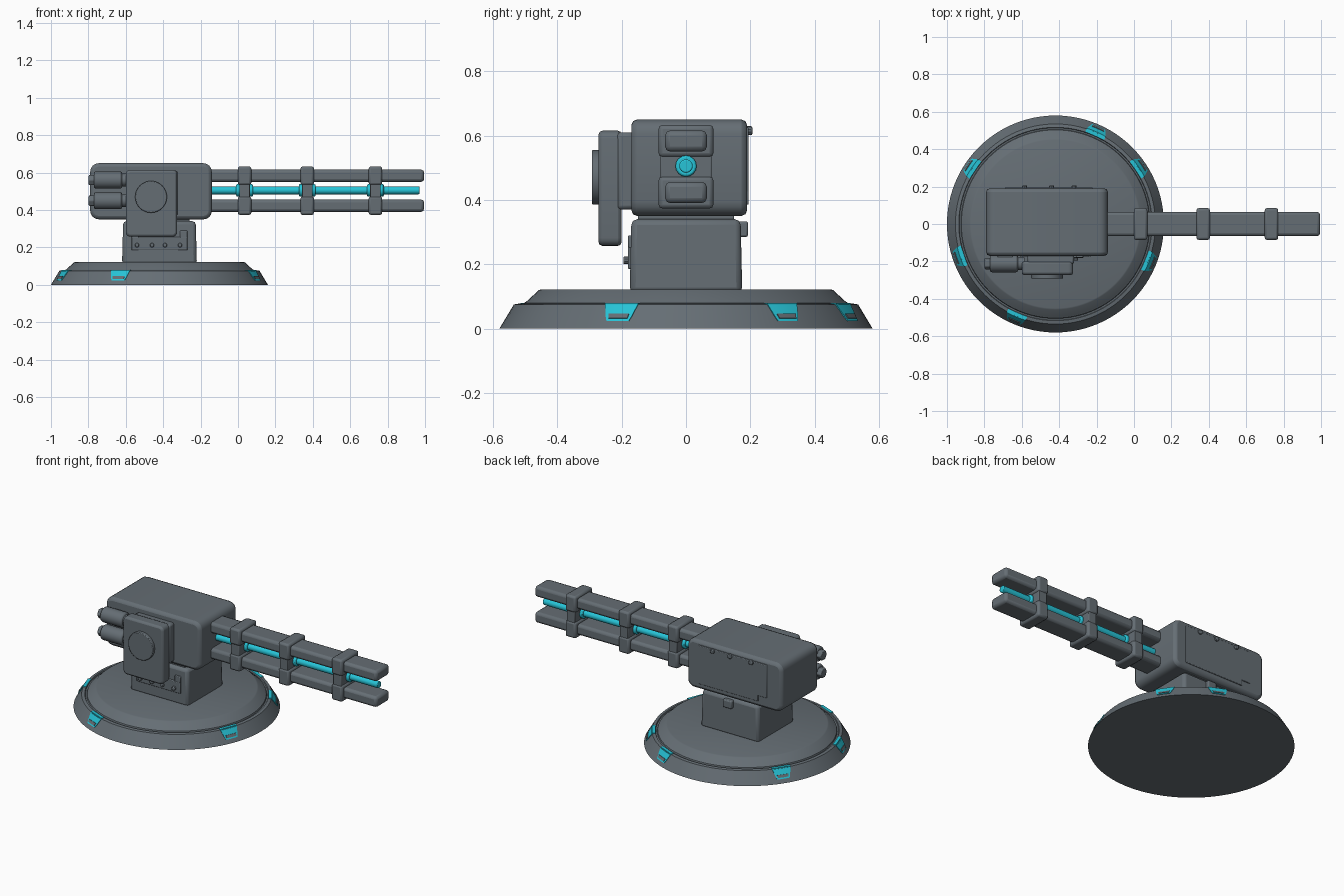
import bpy, bmesh
from math import sin, cos, pi, radians
from mathutils import Matrix, Vector

if "Cube" in bpy.data.objects:
    bpy.data.objects.remove(bpy.data.objects["Cube"])


def material(name, colour, rough):
    m = bpy.data.materials.new(name)
    m.use_nodes = True
    m.diffuse_color = (*colour, 1)
    bsdf = m.node_tree.nodes["Principled BSDF"]
    bsdf.inputs["Base Color"].default_value = (*colour, 1)
    bsdf.inputs["Roughness"].default_value = rough
    return m


GREY = material("gunmetal grey", (0.13, 0.155, 0.175), 0.6)
CYAN = material("glowing cyan", (0.02, 0.55, 0.68), 0.4)
AXIS_X = -0.42  # turntable centre


def finish(bm, name, mat, bevel=0, segments=2):
    bmesh.ops.recalc_face_normals(bm, faces=bm.faces)
    mesh = bpy.data.meshes.new(name)
    bm.to_mesh(mesh)
    bm.free()
    mesh.materials.append(mat)
    ob = bpy.data.objects.new(name, mesh)
    bpy.context.collection.objects.link(ob)
    if bevel:
        mod = ob.modifiers.new("Bevel", "BEVEL")
        mod.width, mod.segments = bevel, segments
        mod.limit_method, mod.angle_limit = "ANGLE", radians(40)
    bpy.ops.object.select_all(action="DESELECT")
    ob.select_set(True)
    bpy.context.view_layer.objects.active = ob
    bpy.ops.object.shade_smooth_by_angle(angle=radians(35))
    return ob


def box(name, x, y, z, bevel=0.01, mat=GREY, round_y=0, taper=1):
    """Box from ranges; round_y rounds the edges running along y, taper shrinks the top."""
    bm = bmesh.new()
    bmesh.ops.create_cube(bm, size=1)
    size = Vector((x[1] - x[0], y[1] - y[0], z[1] - z[0]))
    mid = Vector((sum(x), sum(y), sum(z))) / 2
    for v in bm.verts:
        k = taper if v.co.z > 0 else 1
        v.co = mid + Vector((v.co.x * size.x * k, v.co.y * size.y * k, v.co.z * size.z))
    if round_y:
        edges = [e for e in bm.edges if abs(e.verts[0].co.y - e.verts[1].co.y) > size.y / 2]
        bmesh.ops.bevel(bm, geom=edges, offset=round_y, segments=4, profile=0.5, affect="EDGES")
    return finish(bm, name, mat, bevel)


def rod(name, centre, axis, radius, length, mat=GREY, sides=24, bevel=0):
    bm = bmesh.new()
    turn = Vector((0, 0, 1)).rotation_difference(Vector(axis)).to_matrix().to_4x4()
    bmesh.ops.create_cone(bm, cap_ends=True, segments=sides, radius1=radius, radius2=radius,
                          depth=length, matrix=Matrix.Translation(centre) @ turn)
    return finish(bm, name, mat, bevel)


def bolt(name, centre, axis, radius=0.012):
    return rod(name, centre, axis, radius, 0.02, sides=10, bevel=0.004)


def lathe(name, profile, sides=96):
    bm = bmesh.new()
    rings = [[bm.verts.new((AXIS_X + r * cos(2 * pi * i / sides), r * sin(2 * pi * i / sides), z))
              for i in range(sides)] for r, z in profile]
    for a, b in zip(rings, rings[1:]):
        for i in range(sides):
            j = (i + 1) % sides
            bm.faces.new((a[i], a[j], b[j], b[i]))
    bm.faces.new(rings[0])
    bm.faces.new(rings[-1])
    return finish(bm, name, GREY)


def skirt_radius(z):
    return 0.58 - z * 0.6


def skirt_patch(name, angle, rows, mat, lift):
    """Thin curved plate lying on the sloping skirt; rows are (height, half width)."""
    bm = bmesh.new()
    cols = 6
    layers = []
    for extra in (-0.004, lift):
        grid = []
        for z, half in rows:
            r = skirt_radius(z) + extra
            grid.append([])
            for i in range(cols + 1):
                a = angle + (2 * i / cols - 1) * half / 0.55
                grid[-1].append(bm.verts.new((AXIS_X + r * cos(a), r * sin(a), z + max(extra, 0) / 2)))
        for low, high in zip(grid, grid[1:]):
            for i in range(cols):
                bm.faces.new((low[i], low[i + 1], high[i + 1], high[i]))
        layers.append(grid)
    # side walls close the plate
    rims = [g[0] + [row[-1] for row in g[1:-1]] + g[-1][::-1] + [row[0] for row in g[-2:0:-1]]
            for g in layers]
    n = len(rims[0])
    for i in range(n):
        j = (i + 1) % n
        bm.faces.new((rims[0][i], rims[0][j], rims[1][j], rims[1][i]))
    return finish(bm, name, mat)


# Round base: sloping skirt, shallow groove and raised deck
lathe("base", [(0.58, 0), (0.577, 0.005), (0.535, 0.075), (0.517, 0.078), (0.514, 0.072),
               (0.506, 0.072), (0.503, 0.08), (0.495, 0.085), (0.458, 0.119), (0.45, 0.122)])

# Lamps spaced around the skirt, each with a grey slot and a cap on the rim
for n, deg in enumerate((34, 66, 146, 199, 247, 338)):
    a = radians(deg)
    skirt_patch(f"base_lamp_{n}", a, [(0.022, 0.036), (0.035, 0.042), (0.073, 0.056)], CYAN, 0.003)
    skirt_patch(f"base_lamp_slot_{n}", a, [(0.029, 0.03), (0.043, 0.034)], GREY, 0.006)
    cap = box(f"base_lamp_cap_{n}", (0.516, 0.535), (-0.055, 0.055), (0.073, 0.08), 0, CYAN)
    cap.matrix_world = Matrix.Translation((AXIS_X, 0, 0)) @ Matrix.Rotation(a, 4, "Z")

# Pedestal with bolted front panel, rear latch and turning collar
box("pedestal", (-0.62, -0.22), (-0.175, 0.175), (0.11, 0.34), 0.018, taper=0.97)
box("pedestal_panel", (-0.57, -0.27), (-0.181, -0.165), (0.185, 0.255), 0.004)
for side, x in (("right", -0.55), ("left", -0.29)):
    box(f"pedestal_panel_ear_{side}", (x - 0.02, x + 0.02), (-0.18, -0.165), (0.25, 0.29), 0.004)
for n, x in enumerate((-0.54, -0.46, -0.39, -0.31)):
    bolt(f"pedestal_bolt_{n}", (x, -0.185, 0.212), (0, 1, 0))
box("pedestal_latch", (-0.445, -0.385), (0.16, 0.193), (0.285, 0.333), 0.006)
box("turning_collar", (-0.58, -0.26), (-0.15, 0.15), (0.33, 0.36), 0.005)

# Gun housing
box("housing", (-0.79, -0.14), (-0.17, 0.19), (0.35, 0.65), 0.018, round_y=0.045)
box("housing_back_panel", (-0.69, -0.22), (0.18, 0.195), (0.42, 0.625), 0.004)
box("housing_back_panel_foot", (-0.63, -0.22), (0.18, 0.195), (0.385, 0.43), 0.004)
for n, x in enumerate((-0.585, -0.44, -0.32)):
    bolt(f"housing_bolt_{n}", (x, 0.196, 0.615), (0, 1, 0), 0.014)

# Side drive unit with round cover
box("drive_mount", (-0.57, -0.32), (-0.215, -0.16), (0.37, 0.61), 0.012)
box("drive_cover", (-0.6, -0.325), (-0.272, -0.2), (0.257, 0.615), 0.012, round_y=0.025)
rod("drive_hub", (-0.465, -0.275, 0.47), (0, 1, 0), 0.085, 0.035, sides=40, bevel=0.004)

# Pair of canisters behind the drive unit
for n, z in enumerate((0.56, 0.45)):
    c = (-0.695, -0.212, z)
    rod(f"canister_{n}", c, (1, 0, 0), 0.046, 0.15, bevel=0.01)
    rod(f"canister_stem_{n}", (c[0] + 0.06, c[1], z), (1, 0, 0), 0.034, 0.1)
    rod(f"canister_knob_{n}", (c[0] - 0.085, c[1], z), (1, 0, 0), 0.032, 0.036, sides=6, bevel=0.005)
    box(f"canister_bracket_{n}", (-0.73, -0.65), (-0.21, -0.16), (z - 0.03, z + 0.03), 0.004)

# Twin rails with the glowing rod between them
for name, z in (("upper", 0.583), ("lower", 0.423)):
    box(f"{name}_rail", (-0.16, 0.995), (-0.065, 0.065), (z - 0.033, z + 0.033), 0.016)
rod("energy_rod", (0.405, 0, 0.505), (1, 0, 0), 0.021, 1.13, CYAN, 16, 0.004)

# Clamps holding the rails, with cyan rings on the rod
for n, x in enumerate((0.035, 0.37, 0.735)):
    for name, z in (("upper", 0.583), ("lower", 0.423)):
        box(f"{name}_clamp_{n}", (x - 0.036, x + 0.036), (-0.085, 0.085), (z - 0.05, z + 0.05), 0.012)
    box(f"clamp_bridge_{n}", (x - 0.028, x + 0.028), (-0.08, 0.08), (0.46, 0.545), 0.004)
    rod(f"rod_ring_{n}", (x, 0, 0.505), (1, 0, 0), 0.033, 0.09, CYAN, 16, 0.006)
